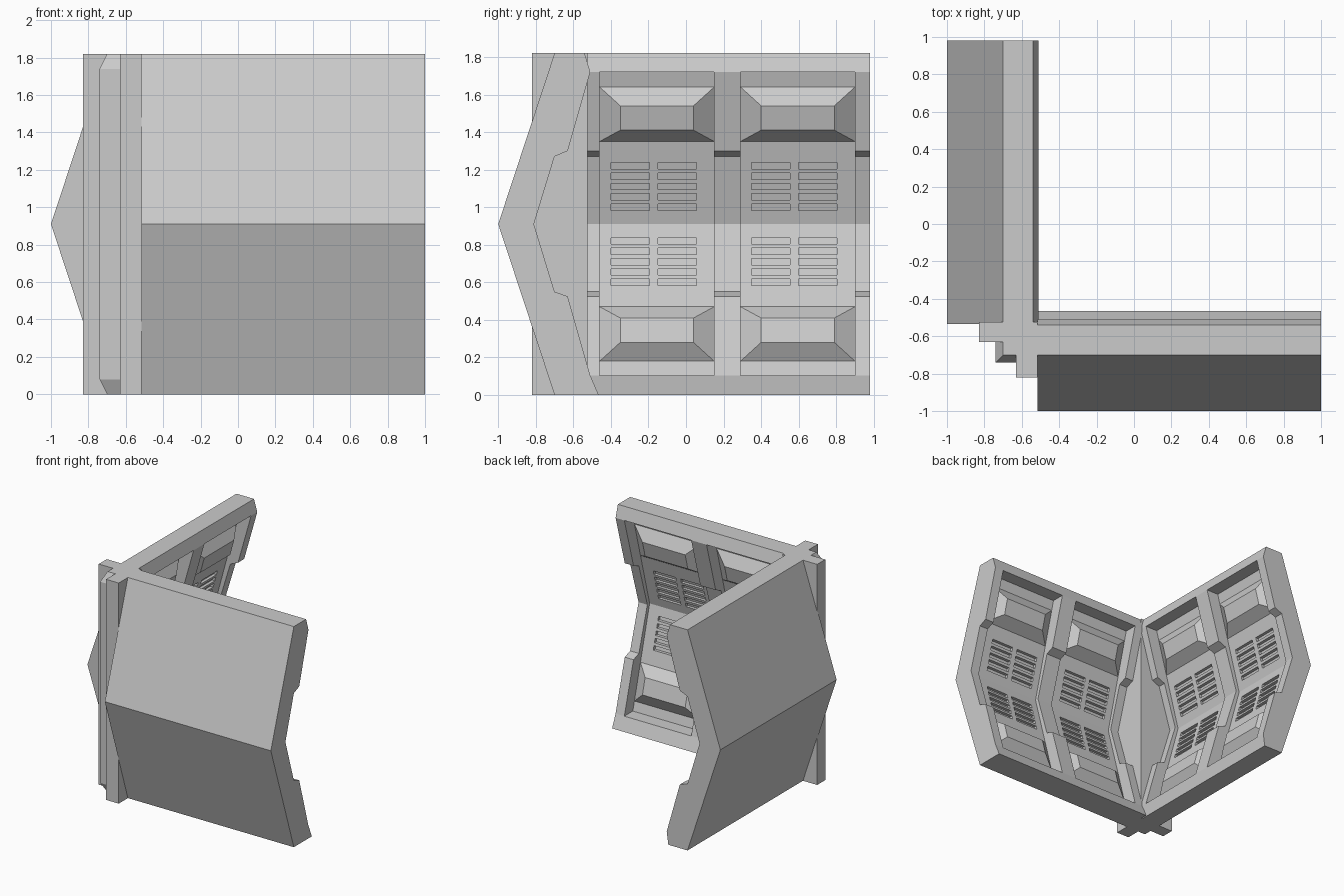
import bpy, bmesh

if "Cube" in bpy.data.objects:
    bpy.data.objects.remove(bpy.data.objects["Cube"])

MID, TOP = 0.91, 1.82


def make_object(name, bm):
    bmesh.ops.recalc_face_normals(bm, faces=bm.faces[:])
    me = bpy.data.meshes.new(name)
    bm.to_mesh(me)
    bm.free()
    ob = bpy.data.objects.new(name, me)
    bpy.context.collection.objects.link(ob)
    return ob


def loft(bm, rings):
    """Closed solid through rings with equal point counts."""
    vs = [[bm.verts.new(p) for p in r] for r in rings]
    n = len(vs[0])
    for a, b in zip(vs, vs[1:]):
        for i in range(n):
            j = (i + 1) % n
            bm.faces.new((a[i], a[j], b[j], b[i]))
    bm.faces.new(vs[0][::-1])
    bm.faces.new(vs[-1])


def base(z):
    """Depth of the recessed panel surface at height z."""
    return -0.84 + 0.272 * abs(z - MID)


def wall(prefix, place, foot):
    """place maps (along, depth, height) to world; foot is the inner depth at floor."""
    def prism(bm, profile, u0, u1):
        loft(bm, [[place(u, v, z) for v, z in profile] for u in (u0, u1)])

    panels = [(-0.44, 0.17), (0.31, 0.92)]

    # folded back slab
    bm = bmesh.new()
    prism(bm, [(-0.70, TOP), (-1.0, MID), (-0.70, 0), (base(0), 0),
               (base(MID), MID), (base(TOP), TOP)], -0.515, 1.0)
    slab = make_object(prefix + "_slab", bm)

    # vent slots cut in the slab
    bm = bmesh.new()
    for a, b in panels:
        for u0 in (a + 0.06, a + 0.31):
            for i in range(5):
                for s in (-1, 1):
                    zc = MID + s * (0.09 + 0.055 * i)
                    z0, z1 = zc - 0.017, zc + 0.017
                    prism(bm, [(base(z0) - 0.025, z0), (base(z0) + 0.05, z0),
                               (base(z1) + 0.05, z1), (base(z1) - 0.025, z1)],
                          u0, u0 + 0.205)
    cutter = make_object(prefix + "_slot_cutter", bm)
    cutter.hide_render = True
    mod = slab.modifiers.new("slots", 'BOOLEAN')
    mod.operation, mod.solver, mod.object = 'DIFFERENCE', 'EXACT', cutter
    bpy.context.view_layer.objects.active = slab
    bpy.ops.object.modifier_apply(modifier=mod.name)
    bpy.data.objects.remove(cutter)

    # stepped ribs, with rails above and below each panel
    bm = bmesh.new()
    rib = [(-0.54, TOP), (-0.51, 1.72), (-0.63, 1.30), (-0.70, 1.27), (-0.81, MID),
           (-0.70, 0.55), (-0.63, 0.525), (-0.51, 0.105), (foot, 0),
           (base(0), 0), (base(MID), MID), (base(TOP), TOP)]
    for u0, u1 in ((-0.515, -0.44), (0.17, 0.31), (0.92, 1.0)):
        prism(bm, rib, u0, u1)
    for u0, u1 in panels:
        prism(bm, [(base(TOP), TOP), (-0.54, TOP), (-0.51, 1.72), (base(1.72), 1.72)], u0, u1)
        prism(bm, [(base(0), 0), (foot, 0), (-0.51, 0.105), (base(0.105), 0.105)], u0, u1)
    make_object(prefix + "_frame", bm)

    # raised bevelled blocks, mirrored about mid height
    bm = bmesh.new()
    for u0, u1 in panels:
        for s in (-1, 1):
            rings = []
            for inset, lo, hi, out in ((0, 0.44, 0.73, 0), (0.11, 0.50, 0.63, 0.08)):
                a, b = MID + s * lo, MID + s * hi
                rings.append([place(u, base(z) + out, z) for u, z in
                              ((u0 + inset, a), (u1 - inset, a),
                               (u1 - inset, b), (u0 + inset, b))])
            loft(bm, rings)
    make_object(prefix + "_raised_blocks", bm)


wall("front_wall", lambda u, v, z: (u, v, z), -0.465)
wall("side_wall", lambda u, v, z: (v, u - 0.02, z), -0.525)

# stepped corner post whose middle step is chamfered at both ends
bm = bmesh.new()
rings = []
for z, e in ((0, 0.70), (0.08, 0.74), (1.74, 0.74), (TOP, 0.70)):
    rings.append([(x, y, z) for x, y in
                  ((-0.515, -0.525), (-0.83, -0.525), (-0.83, -0.63), (-e, -0.63),
                   (-e, -e), (-0.63, -e), (-0.63, -0.82), (-0.515, -0.82))])
loft(bm, rings)
make_object("corner_post", bm)
